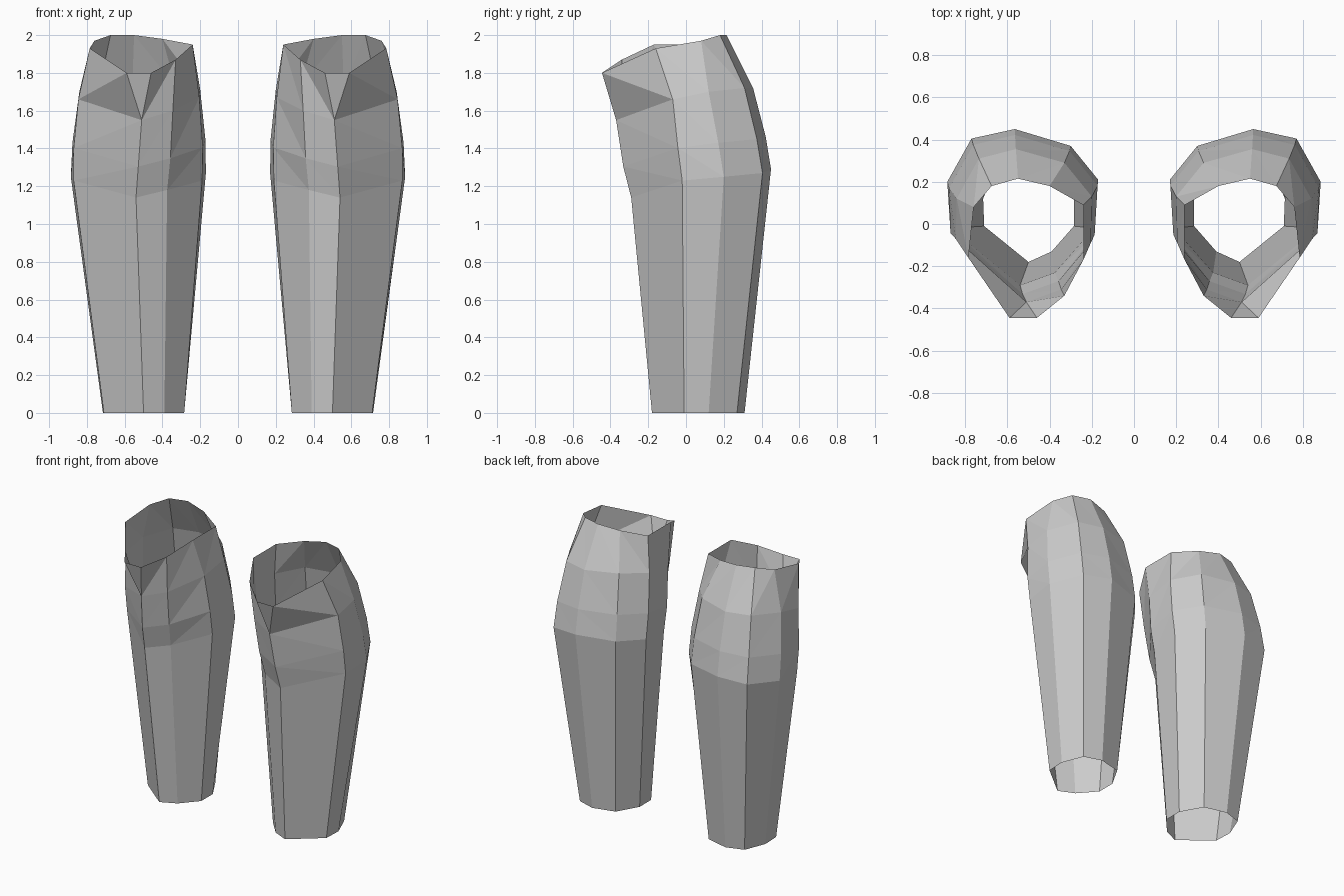
import bpy
from mathutils import Vector

if "Cube" in bpy.data.objects:
    bpy.data.objects.remove(bpy.data.objects["Cube"])

# Ankle opening (x, y), running from the front round the inner side to the back and outer side
ankle = [(.50, -.18), (.39, -.13), (.285, -.01), (.285, .12), (.37, .27),
         (.53, .31), (.655, .27), (.715, .12), (.71, -.01)]
# Widest line of the calf
calf = [(.54, -.29, 1.14), (.375, -.23, 1.18), (.19, -.02, 1.23), (.17, .21, 1.27), (.30, .37, 1.28),
        (.565, .45, 1.29), (.77, .405, 1.27), (.885, .20, 1.25), (.87, -.02, 1.23)]
# Line below the knee
knee = [(.51, -.37, 1.55), (.345, -.31, 1.60), (.205, -.09, 1.67), (.20, .13, 1.71), (.33, .29, 1.73),
        (.56, .355, 1.72), (.735, .31, 1.72), (.84, .12, 1.70), (.845, -.07, 1.66)]
# Upper rim; the front has a second point for the notch
rim = [(.46, -.445, 1.80), (.33, -.34, 1.87), (.24, -.17, 1.95), (.24, .09, 1.95), (.40, .18, 1.98),
       (.55, .215, 2.0), (.675, .18, 2.0), (.76, .08, 1.97), (.785, -.16, 1.93)]
rim_notch = (.59, -.445, 1.80)


def bulge_ring(lower, upper, t, amount):
    """Blend two rings and push the result slightly outward."""
    ring = []
    for a, b in zip(lower, upper):
        p = Vector(a).lerp(Vector(b), t)
        out = Vector((p.x - .53, p.y - .06, 0)).normalized()
        ring.append(p + out * amount)
    return ring


def make_greave(name, side):
    n = len(ankle)
    rings = [[(x, y, 0) for x, y in ankle], calf,
             bulge_ring(calf, knee, .4, .01), knee, rim]
    verts = [Vector(p) for ring in rings for p in ring] + [Vector(rim_notch)]
    notch = len(verts) - 1
    faces = []
    for r in range(len(rings) - 1):
        for i in range(n):
            j = (i + 1) % n
            a, b, c, d = r * n + j, r * n + i, (r + 1) * n + i, (r + 1) * n + j
            if r == 3 and j == 0:
                d = notch
            # Split each panel along the diagonal seen on the front outer side
            if r == 0:
                faces.append((a, b, c, d))
            else:
                faces += [(a, b, d), (b, c, d)]
    # Small triangle at the front of the rim
    faces.append((3 * n, notch, 4 * n))
    for v in verts:
        v.x *= side
    if side < 0:
        faces = [f[::-1] for f in faces]
    # Rings run clockwise seen from above, so these faces point outward
    mesh = bpy.data.meshes.new(name)
    mesh.from_pydata(verts, [], faces)
    mesh.update()
    obj = bpy.data.objects.new(name, mesh)
    bpy.context.collection.objects.link(obj)
    return obj


# Pair of mirrored shin shells
make_greave("shin_guard_right", 1)
make_greave("shin_guard_left", -1)
